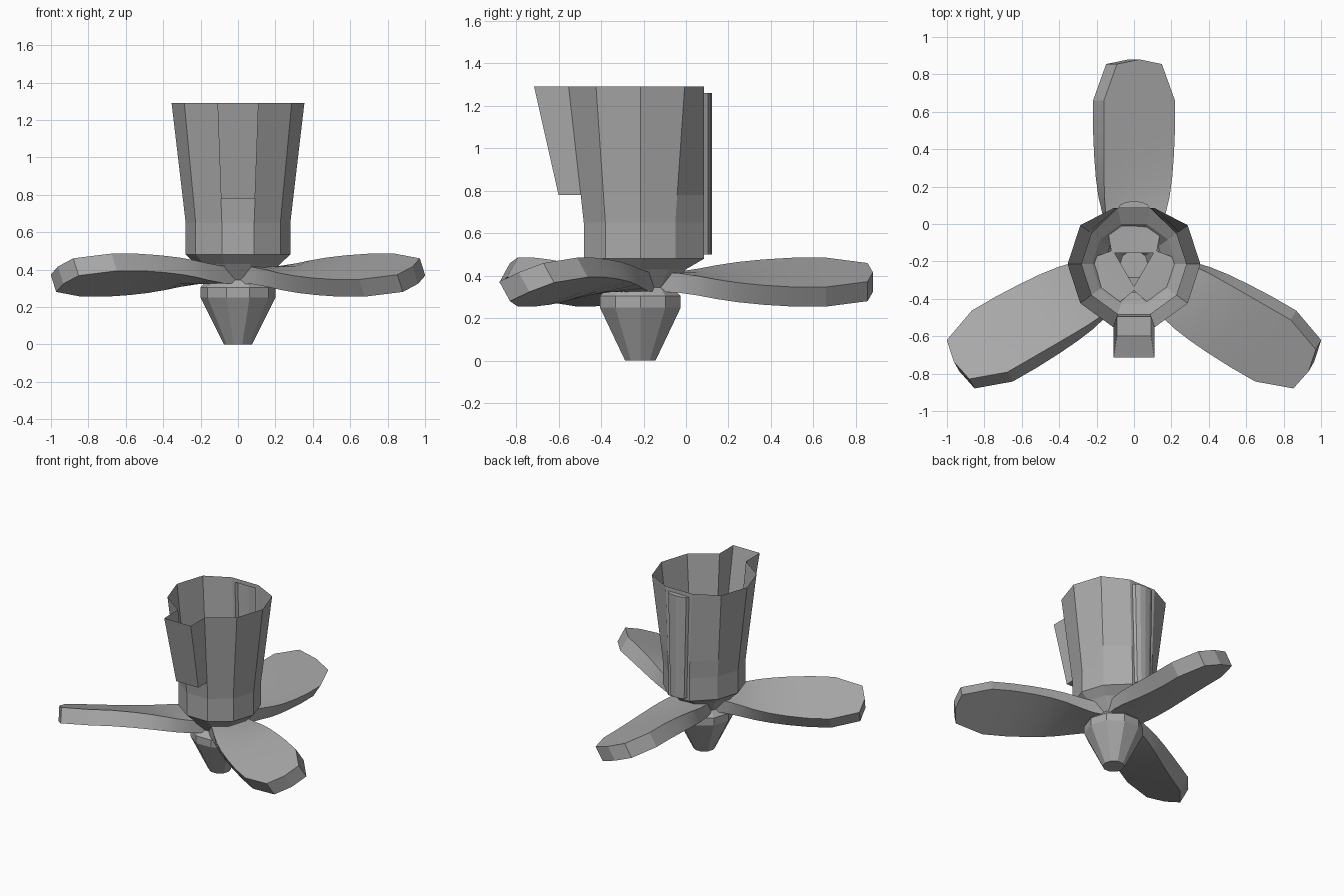
import bpy, bmesh, math
from mathutils import Matrix, Vector

if "Cube" in bpy.data.objects:
    bpy.data.objects.remove(bpy.data.objects["Cube"], do_unlink=True)

AXIS_Y = -0.215
SIDES = 10

grey = bpy.data.materials.new("mid grey")
grey.use_nodes = True
colour = (0.4, 0.4, 0.4, 1)
grey.diffuse_color = colour
grey.node_tree.nodes["Principled BSDF"].inputs["Base Color"].default_value = colour


def finish(bm, name, recalc=True):
    if recalc:
        bmesh.ops.recalc_face_normals(bm, faces=bm.faces[:])
    mesh = bpy.data.meshes.new(name)
    bm.to_mesh(mesh)
    bm.free()
    mesh.materials.append(grey)
    ob = bpy.data.objects.new(name, mesh)
    bpy.context.collection.objects.link(ob)
    return ob


# Housing: open ten-sided shell from the nose up to the rim
profile = [(.075, 0), (.2, .25), (.2, .305), (.16, .345), (.225, .43),
           (.28, .48), (.28, .65), (.295, .78), (.355, 1.29)]
BACK_Y, BACK, FRONT, SHOULDER = .085, 2, 7, 5

bm = bmesh.new()
rings = []
for level, (r, z) in enumerate(profile):
    ring = []
    for i in range(SIDES):
        a = math.tau * i / SIDES
        y = AXIS_Y + r * math.sin(a)
        if level >= SHOULDER and i in (BACK, BACK + 1):
            y = BACK_Y                      # upright flat back
        ring.append(bm.verts.new((r * math.cos(a), y, z)))
    rings.append(ring)
bm.faces.new(rings[0][::-1])

last = len(rings) - 2
for level in range(len(rings) - 1):
    lo, hi = rings[level], rings[level + 1]
    for i in range(SIDES):
        j = (i + 1) % SIDES
        back_gap = i == BACK and level >= SHOULDER
        scoop_gap = i == FRONT and level == last
        if not back_gap and not scoop_gap:
            bm.faces.new((lo[i], lo[j], hi[j], hi[i]))

# Front scoop: open-topped box flaring forward
bl, br = rings[-2][FRONT], rings[-2][FRONT + 1]
tl, tr = rings[-1][FRONT], rings[-1][FRONT + 1]
fbl, fbr, ftl, ftr = [bm.verts.new((v.co.x, y, v.co.z))
                      for v, y in ((bl, -.6), (br, -.6), (tl, -.715), (tr, -.715))]
for quad in ((fbl, fbr, ftr, ftl), (bl, fbl, ftl, tl),
             (fbr, br, tr, ftr), (bl, br, fbr, fbl)):
    bm.faces.new(quad)

# Back channel: rounded rib pushed outward from a framed panel
right = [ring[BACK] for ring in rings[SHOULDER:]]
left = [ring[BACK + 1] for ring in rings[SHOULDER:]]


def rib_arc(half, z):
    return [bm.verts.new((half * math.cos(math.pi * k / 6),
                          BACK_Y + .037 * math.sin(math.pi * k / 6), z))
            for k in range(7)]


low, high = rib_arc(.066, .5), rib_arc(.085, 1.26)
for k in range(6):
    bm.faces.new((low[k], low[k + 1], high[k + 1], high[k]))
bm.faces.new(low)
bm.faces.new(high)
bm.faces.new(right + [high[0], low[0]])
bm.faces.new(left + [high[-1], low[-1]])
bm.faces.new((right[0], left[0], low[-1], low[0]))
bm.faces.new((right[-1], left[-1], high[-1], high[0]))
finish(bm, "housing")

# Blades: twisted slabs, stations of radius, half width and pitch
stations = [(.06, .12, 0), (.17, .14, 1), (.27, .16, 6), (.36, .174, 11),
            (.46, .182, 15), (.58, .187, 18), (.72, .19, 20),
            (.875, .19, 20), (1.07, .12, 20)]


def build_blade(name, turn):
    bm = bmesh.new()
    loops = []
    for s, (r, half, pitch) in enumerate(stations):
        p = math.radians(pitch)
        shift = Vector((.085 * math.sin(p), 0, .046))
        mids = []
        for u in (-1, 0, 1):
            tip = .025 if u == 0 and s == len(stations) - 1 else 0
            mids.append(Vector((u * half, r + tip, .37 - u * half * math.tan(p))))
        loops.append([bm.verts.new(m + shift) for m in mids]
                     + [bm.verts.new(m - shift) for m in mids[::-1]])
    for a, b in zip(loops, loops[1:]):
        for i in range(6):
            j = (i + 1) % 6
            bm.faces.new((a[i], a[j], b[j], b[i]))
    for end in (loops[0], loops[-1]):
        bm.faces.new((end[0], end[1], end[4], end[5]))
        bm.faces.new((end[1], end[2], end[3], end[4]))
    move = Matrix.Translation((0, AXIS_Y, 0)) @ Matrix.Rotation(turn, 4, "Z")
    bmesh.ops.transform(bm, matrix=move, verts=bm.verts[:])
    ob = finish(bm, name)
    bpy.ops.object.select_all(action="DESELECT")
    ob.select_set(True)
    bpy.context.view_layer.objects.active = ob
    bpy.ops.object.shade_smooth_by_angle(angle=math.radians(15))


for n, name in enumerate(("back_blade", "right_blade", "left_blade")):
    build_blade(name, math.tau * n / 3)
